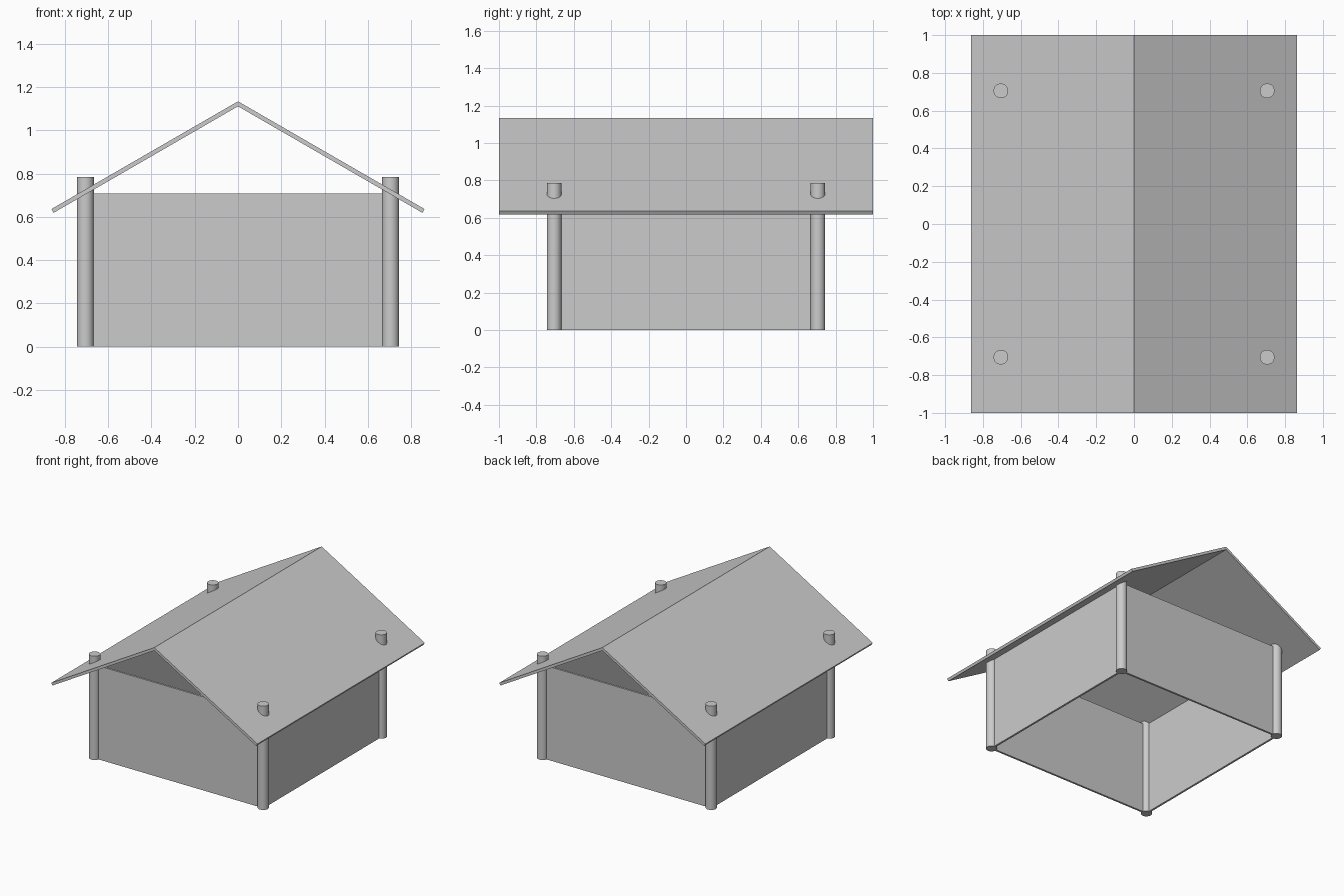
import bpy, math

if "Cube" in bpy.data.objects:
    bpy.data.objects.remove(bpy.data.objects["Cube"])

P = 0.705            # post centre offset
WALL_H, WALL_T = 0.707, 0.015

def box(name, loc, size):
    bpy.ops.mesh.primitive_cube_add(size=1, location=loc)
    ob = bpy.context.object
    ob.name = name
    ob.scale = size
    bpy.ops.object.transform_apply(location=False, rotation=False, scale=True)
    return ob

# Walls: open box without floor or ceiling
for side, s in (("front", -1), ("back", 1)):
    box(side + "_wall", (0, s * P, WALL_H / 2), (2 * P, WALL_T, WALL_H))
for side, s in (("left", -1), ("right", 1)):
    box(side + "_wall", (s * P, 0, WALL_H / 2), (WALL_T, 2 * P, WALL_H))

# Corner posts poking through the roof
for yn, y in (("front", -P), ("back", P)):
    for xn, x in (("left", -P), ("right", P)):
        bpy.ops.mesh.primitive_cylinder_add(vertices=32, radius=0.039, depth=0.785,
                                            location=(x, y, 0.785 / 2))
        bpy.context.object.name = f"{yn}_{xn}_post"
        bpy.ops.object.shade_smooth_by_angle(angle=math.radians(30))

# Gabled roof: thin 30 degree chevron profile run along y
ex, ez, t = 0.862, 0.636, 0.02
slope = math.tan(math.radians(30))
apex = ez + ex * slope
ix, iz = ex - t * 0.5, ez - t * math.cos(math.radians(30))
inner = apex - t / math.cos(math.radians(30))
profile = [(-ex, ez), (0, apex), (ex, ez), (ix, iz), (0, inner), (-ix, iz)]
verts = [(x, y, z) for y in (-1, 1) for x, z in profile]
faces = [(i, i + 6, (i + 1) % 6 + 6, (i + 1) % 6) for i in range(6)]
# gable end faces, one quad per roof slope
faces += [(0, 1, 4, 5), (1, 2, 3, 4), (11, 10, 7, 6), (10, 9, 8, 7)]
mesh = bpy.data.meshes.new("roof")
mesh.from_pydata(verts, [], faces)
mesh.update()
roof = bpy.data.objects.new("roof", mesh)
bpy.context.collection.objects.link(roof)
